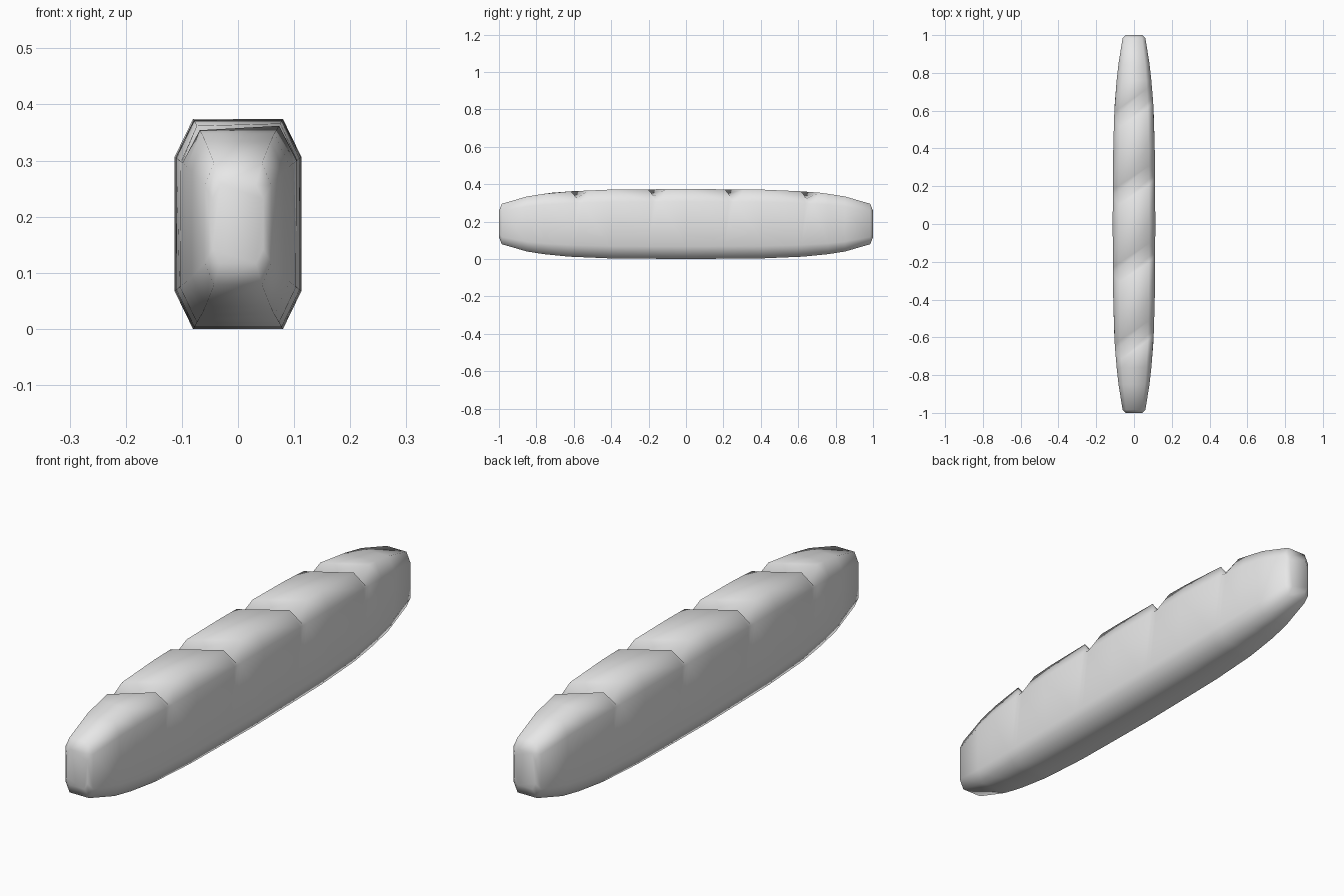
import bpy
import bmesh

cube = bpy.data.objects.get("Cube")
if cube:
    bpy.data.objects.remove(cube)

MID_Z = 0.187
# distance from the middle, half width, half height
PROFILE = [(0, 0.113, 0.187), (0.4, 0.110, 0.184), (0.615, 0.1035, 0.175),
           (0.73, 0.095, 0.166), (0.85, 0.082, 0.147),
           (0.985, 0.06, 0.108), (1.0, 0.045, 0.07)]
# half octagon as fractions of half width and half height
OCTAGON = [(0.71, 1), (1, 0.64), (1, -0.64), (0.71, -1),
           (-0.71, -1), (-1, -0.64), (-1, 0.64), (-0.71, 1)]


def size_at(y):
    y = min(abs(y), 1.0)
    for (a, wa, ha), (b, wb, hb) in zip(PROFILE, PROFILE[1:]):
        if y <= b:
            t = (y - a) / (b - a)
            return wa + (wb - wa) * t, ha + (hb - ha) * t


def plain_ring(bm, y):
    w, h = size_at(y)
    return [bm.verts.new((fx * w, y, MID_Z + fz * h)) for fx, fz in OCTAGON]


def slash_ring(bm, centre, step):
    """step: -1 front lip, 0 groove bottom, 1 back lip"""
    verts = []
    for fx, fz in OCTAGON:
        y = centre + step * 0.025
        if fz > 0:
            x = fx * size_at(centre)[0]
            y = centre + 0.4 * x + step * 0.02
        if fz == 1:
            # each groove is steep on one side and shallow on the other
            y += step * (0.05 if step * fx > 0 else 0.01)
        w, h = size_at(y)
        drop = 0.036 if step == 0 and fz == 1 else 0
        verts.append(bm.verts.new((fx * w, y, MID_Z + fz * h - drop)))
    return verts


# Loaf body lofted from octagonal rings, with four slanted grooves on top
bm = bmesh.new()
rings = [plain_ring(bm, -y) for y in (1.0, 0.985, 0.85, 0.76)]
for i in range(4):
    centre = (i - 1.5) * 0.41
    rings += [slash_ring(bm, centre, step) for step in (-1, 0, 1)]
    if i < 3:
        rings.append(plain_ring(bm, centre + 0.205))
rings += [plain_ring(bm, y) for y in (0.76, 0.85, 0.985, 1.0)]

for a, b in zip(rings, rings[1:]):
    for i in range(8):
        j = (i + 1) % 8
        bm.faces.new((a[i], a[j], b[j], b[i]))
bm.faces.new(rings[0])
bm.faces.new(rings[-1])
bmesh.ops.recalc_face_normals(bm, faces=bm.faces[:])
for face in bm.faces:
    face.smooth = True

mesh = bpy.data.meshes.new("bread_loaf")
bm.to_mesh(mesh)
bm.free()
loaf = bpy.data.objects.new("bread_loaf", mesh)
bpy.context.collection.objects.link(loaf)

# Plain light grey
grey = bpy.data.materials.new("light_grey")
grey.use_nodes = True
colour = (0.8, 0.8, 0.8, 1)
grey.diffuse_color = colour
grey.node_tree.nodes["Principled BSDF"].inputs["Base Color"].default_value = colour
mesh.materials.append(grey)
